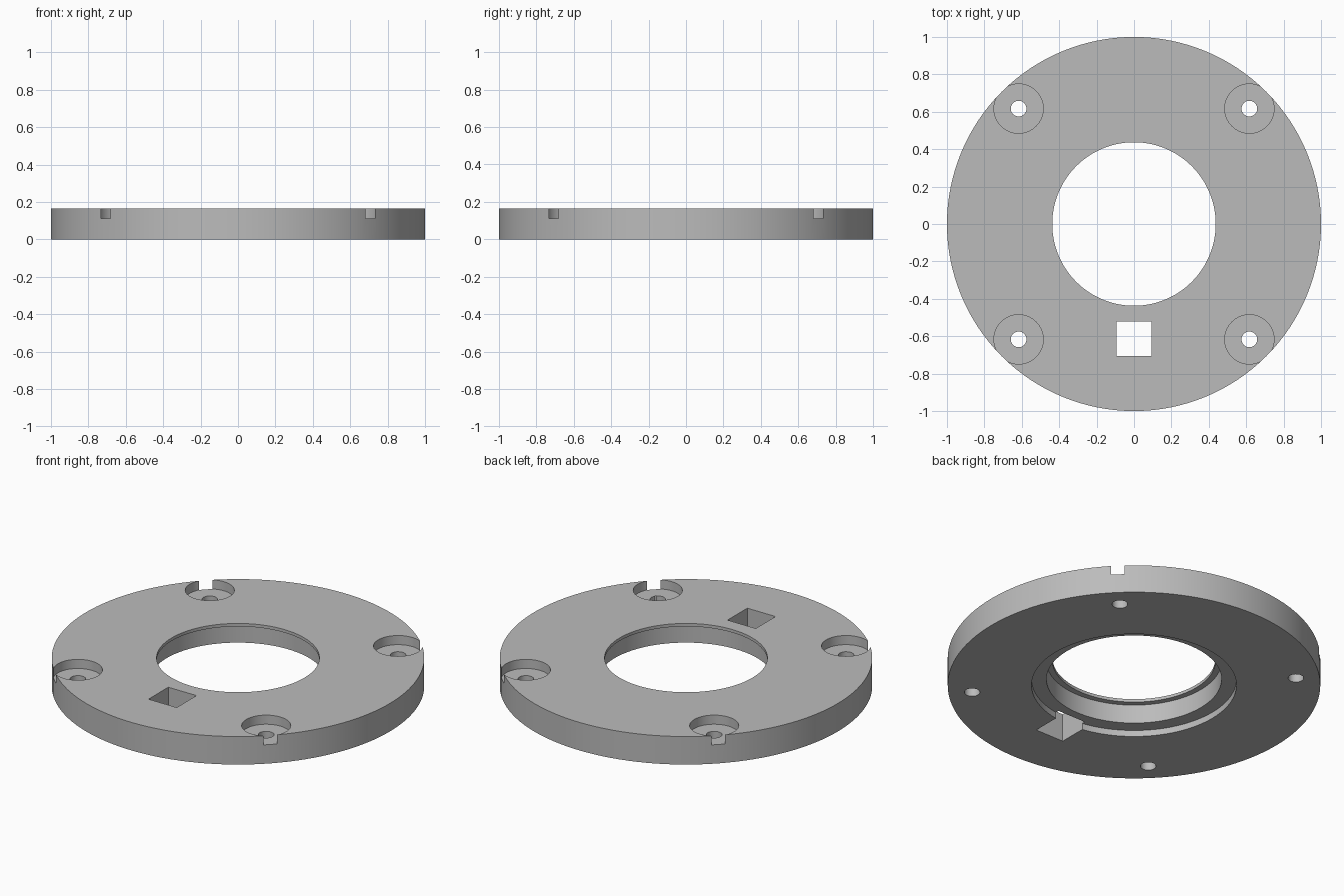
import bpy
import bmesh
from math import radians
from mathutils import Matrix

if "Cube" in bpy.data.objects:
    bpy.data.objects.remove(bpy.data.objects["Cube"], do_unlink=True)

HEIGHT = 0.166
SEGMENTS = 128

grey = bpy.data.materials.new("plain grey")
grey.use_nodes = True
colour = (0.5, 0.5, 0.5, 1)
grey.diffuse_color = colour
grey.node_tree.nodes["Principled BSDF"].inputs["Base Color"].default_value = colour


def add_object(name, bm):
    bmesh.ops.recalc_face_normals(bm, faces=bm.faces)
    mesh = bpy.data.meshes.new(name)
    bm.to_mesh(mesh)
    bm.free()
    mesh.materials.append(grey)
    obj = bpy.data.objects.new(name, mesh)
    bpy.context.collection.objects.link(obj)
    return obj


def lathe(name, profile):
    """Spin a closed (radius, z) outline around the z axis."""
    bm = bmesh.new()
    verts = [bm.verts.new((r, 0, z)) for r, z in profile]
    edges = [bm.edges.new((v, verts[i - 1])) for i, v in enumerate(verts)]
    bmesh.ops.spin(bm, geom=verts + edges, cent=(0, 0, 0), axis=(0, 0, 1),
                   angle=radians(360), steps=SEGMENTS, use_merge=True)
    bmesh.ops.remove_doubles(bm, verts=bm.verts, dist=0.00001)
    return add_object(name, bm)


def cylinder_cutter(name, x, y, radius, bottom, top, sides):
    bm = bmesh.new()
    bmesh.ops.create_cone(bm, cap_ends=True, segments=sides, radius1=radius,
                          radius2=radius, depth=top - bottom,
                          matrix=Matrix.Translation((x, y, (top + bottom) / 2)))
    return add_object(name, bm)


def box_cutter(name, centre, size):
    bm = bmesh.new()
    bmesh.ops.create_cube(bm, size=1, matrix=Matrix.Translation(centre)
                          @ Matrix.Diagonal((*size, 1)))
    return add_object(name, bm)


# Ring with a stepped recess underneath and a thin lip at the top of the bore
plate = lathe("mounting_plate", [
    (0.437, HEIGHT), (1, HEIGHT), (1, 0), (0.55, 0),
    (0.55, 0.037), (0.47, 0.037), (0.47, 0.148), (0.437, 0.148)])

# Four counterbored screw holes that just break through the rim
cutters = []
for x in (-0.617, 0.617):
    for y in (-0.617, 0.617):
        cutters.append(cylinder_cutter("counterbore_cutter", x, y, 0.1318, 0.112, 0.3, 64))
        cutters.append(cylinder_cutter("screw_hole_cutter", x, y, 0.042, -0.1, 0.2, 32))

# Square opening at the front
cutters.append(box_cutter("square_opening_cutter", (0, -0.613, 0.1), (0.185, 0.185, 0.6)))

bpy.ops.object.select_all(action="DESELECT")
plate.select_set(True)
bpy.context.view_layer.objects.active = plate
for cutter in cutters:
    cutter.hide_render = True
    cut = plate.modifiers.new("cut", "BOOLEAN")
    cut.operation = "DIFFERENCE"
    cut.solver = "EXACT"
    cut.object = cutter
    bpy.ops.object.modifier_apply(modifier=cut.name)
    bpy.data.objects.remove(cutter, do_unlink=True)

bpy.ops.object.shade_smooth_by_angle(angle=radians(30))
